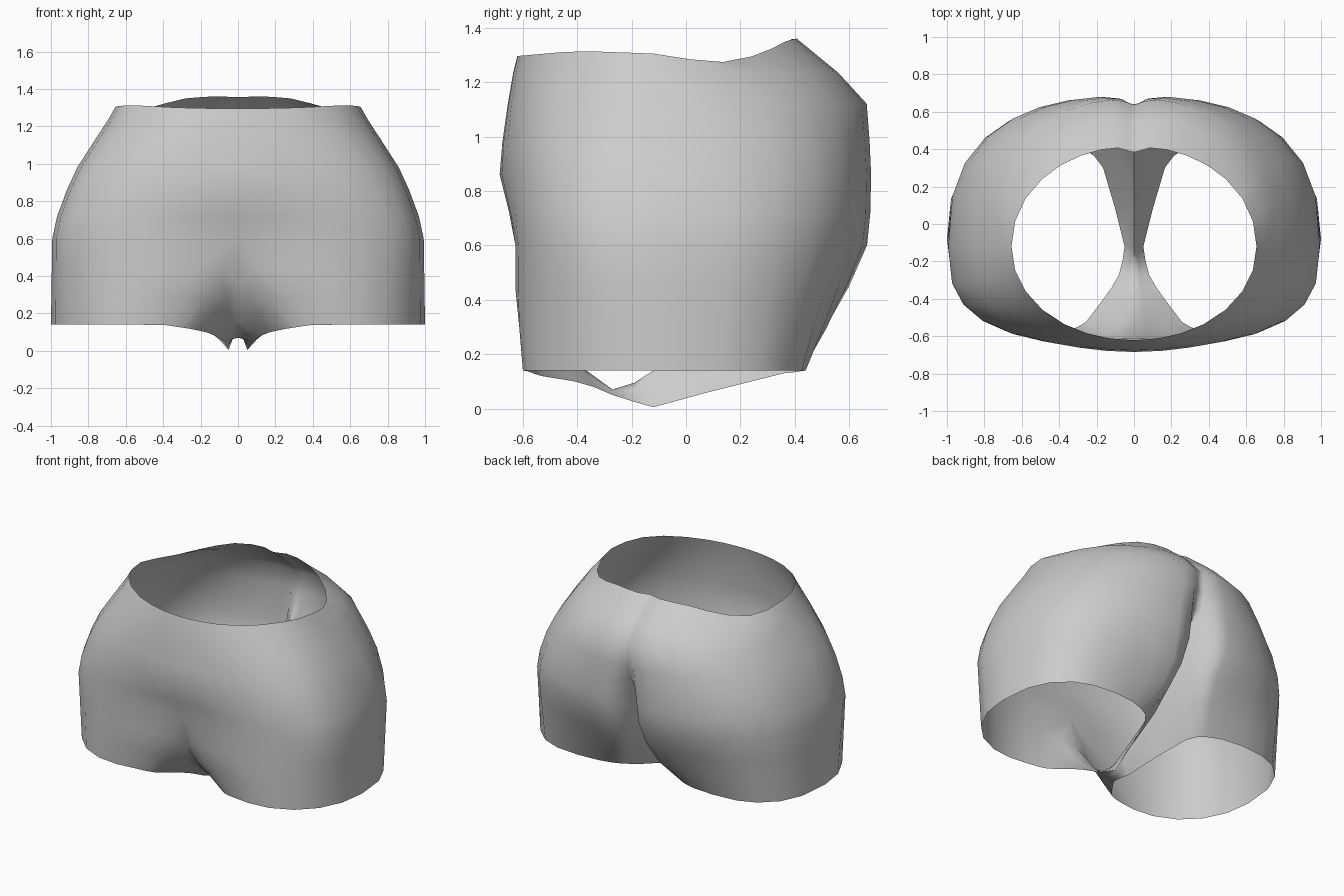
import bpy, bmesh
from math import sin, cos, pi, radians, exp

if "Cube" in bpy.data.objects:
    bpy.data.objects.remove(bpy.data.objects["Cube"])

COLS = [-90, -85, -78, -68, -56, -42, -28, -14, 0, 14, 28, 42, 54, 65, 75, 83, 87.5, 89.3, 90]
YC = -0.12  # widest point of the hips


def power(v, e):
    return (1 if v >= 0 else -1) * abs(v) ** e


def half_ring(z, w, front, back, nf, nb, crack, dip):
    """Half cross-section from front centre round the side to back centre."""
    pts = []
    for t in COLS:
        c, s = max(cos(radians(t)), 0), sin(radians(t))
        if abs(t) == 90:
            c = 0
        n = nf if s < 0 else nb
        x = w * c ** (2 / n)
        y = YC + power(s, 2 / n) * ((back - YC) if s > 0 else (YC - front))
        if s > 0:
            y -= crack * exp(-(x / 0.06) ** 2)
        else:
            y += dip * exp(-(x / 0.3) ** 2)
        pts.append((x, y, z))
    return pts


def rim_height(y):
    keys = [(-0.63, 1.295), (-0.4, 1.315), (-0.12, 1.305), (0.0, 1.285),
            (0.16, 1.272), (0.28, 1.305), (0.38, 1.357), (0.41, 1.36), (0.6, 1.36)]
    for (a, za), (b, zb) in zip(keys, keys[1:]):
        if y <= b:
            return za + (zb - za) * (y - a) / (b - a)
    return 1.36


# Waist rim, then hip rings going down
waist = [(x, y, rim_height(y)) for x, y, z in
         half_ring(0, 0.655, -0.62, 0.415, 2.05, 2.05, 0.03, 0)]
rings = [waist] + [half_ring(*r) for r in [
    (1.235, 0.695, -0.63, 0.565, 2.2, 2.2, 0.025, -0.005),
    (1.12, 0.77, -0.645, 0.67, 2.4, 2.3, 0.03, -0.01),
    (0.98, 0.86, -0.657, 0.68, 2.6, 2.45, 0.04, -0.018),
    (0.86, 0.915, -0.66, 0.685, 2.75, 2.6, 0.085, -0.025),
    (0.72, 0.967, -0.655, 0.682, 2.85, 2.65, 0.18, 0.005),
    (0.60, 0.993, -0.645, 0.67, 2.9, 2.65, 0.25, 0.035)]]

# Centre seam under the crotch, back to front, and the matching inner hem
seam = [(0, 0.28, 0.42), (0, 0.08, 0.26), (0, -0.12, 0.14), (0, -0.19, 0.095),
        (0, -0.27, 0.07), (0, -0.38, 0.15), (0, -0.54, 0.36)]
inner_hem = [(0.165, 0.30, 0.115), (0.10, 0.08, 0.06), (0.05, -0.12, 0.005),
             (0.06, -0.19, 0.025), (0.08, -0.27, 0.05), (0.12, -0.34, 0.08),
             (0.17, -0.41, 0.1)]


def hem_point(t):
    a = radians(t * (122 if t < 0 else 125) / 90)
    e = 0.95 if t < 0 else 0.8
    x = 0.52 + 0.48 * power(cos(a), e)
    y = -0.08 + 0.52 * power(sin(a), e)
    slope = 0.15 if t < 0 else 0.05
    return (x, y, 0.14 - max(0, 0.4 - x) * slope)


upper = rings[-1] + seam
hem = [hem_point(t) for t in COLS] + inner_hem


def blend(k):
    """Loop between hip ring and hem, fuller at the seat and the front."""
    pts, h = [], sin(pi * k)
    for i, (p, q) in enumerate(zip(upper, hem)):
        x, y, z = (a + (b - a) * k for a, b in zip(p, q))
        if i < len(COLS):
            near = max(0, (abs(COLS[i]) - 60) / 30)
            if COLS[i] > 0:
                x, y = x * (1 - 0.35 * near * h), y + 0.03 * near * h
            else:
                y -= 0.03 * near * h
        elif i == len(COLS):
            x *= 1 - 0.3 * h
        elif i == len(upper) - 1:
            y -= 0.03 * h
        pts.append((x, y, z))
    return pts


# Build the half shell
bm = bmesh.new()
rows = [[bm.verts.new(p) for p in r] for r in rings]
for a, b in zip(rows, rows[1:]):
    for i in range(len(a) - 1):
        bm.faces.new((a[i], b[i], b[i + 1], a[i + 1]))

# Leg: closed loops from the lowest hip ring and crotch seam to the hem
loops = [rows[-1] + [bm.verts.new(p) for p in seam]]
loops += [[bm.verts.new(p) for p in blend(k)] for k in (0.33, 0.67, 1)]
for a, b in zip(loops, loops[1:]):
    for i in range(len(a)):
        j = (i + 1) % len(a)
        bm.faces.new((a[i], b[i], b[j], a[j]))

me = bpy.data.meshes.new("shorts")
bm.to_mesh(me)
bm.free()
shorts = bpy.data.objects.new("shorts", me)
bpy.context.collection.objects.link(shorts)

# Mirror to the other leg and shade smooth
mirror = shorts.modifiers.new("mirror", 'MIRROR')
mirror.use_clip = True
mirror.merge_threshold = 0.001
bpy.context.view_layer.objects.active = shorts
shorts.select_set(True)
bpy.ops.object.modifier_apply(modifier="mirror")
bpy.ops.object.shade_smooth_by_angle(angle=radians(75))
